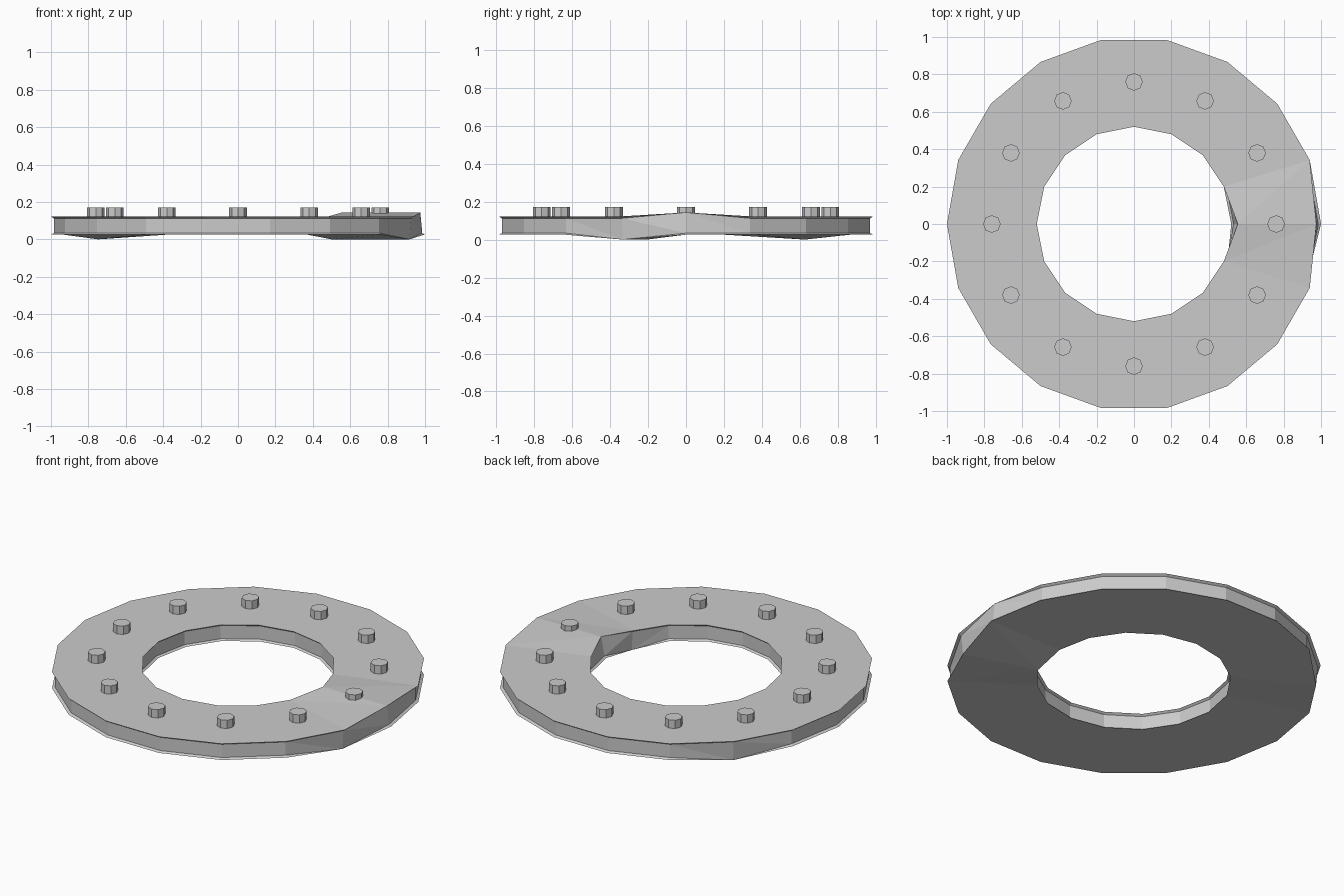
import bpy, bmesh
from math import cos, sin, pi

if "Cube" in bpy.data.objects:
    bpy.data.objects.remove(bpy.data.objects["Cube"])

TOP, BOT = 0.122, 0.026


def ring(bm, n, lip, wall, moved):
    """Lipped side wall; moved maps (vertex, half) to a displaced (radius, z)."""
    rows = []
    for r, z, half in ((lip, TOP, 1), (wall, TOP - 0.01, 1),
                       (wall, BOT + 0.008, 0), (lip, BOT, 0)):
        row = []
        for i in range(n):
            rr, zz = moved.get((i, half), (r, z))
            a = 2 * pi * i / n
            row.append(bm.verts.new((rr * cos(a), rr * sin(a), zz)))
        rows.append(row)
    for a, b in zip(rows, rows[1:]):
        for i in range(n):
            j = (i + 1) % n
            bm.faces.new((a[i], a[j], b[j]))
            bm.faces.new((a[i], b[j], b[i]))
    return rows[0], rows[-1]


def zip_loops(bm, outer, inner):
    """Fill between two loops with differing side counts."""
    no, ni = len(outer), len(inner)
    i = j = 0
    while i < no or j < ni:
        o, p = outer[i % no], inner[j % ni]
        if j >= ni or (i < no and (i + 1) / no <= (j + 1) / ni):
            bm.faces.new((o, outer[(i + 1) % no], p))
            i += 1
        else:
            bm.faces.new((o, inner[(j + 1) % ni], p))
            j += 1


def finish(bm, name):
    bmesh.ops.recalc_face_normals(bm, faces=bm.faces)
    me = bpy.data.meshes.new(name)
    bm.to_mesh(me)
    bm.free()
    ob = bpy.data.objects.new(name, me)
    bpy.context.collection.objects.link(ob)
    return ob


# Flange ring with a few bent rim corners
bm = bmesh.new()
o_top, o_bot = ring(bm, 18, 1.0, 0.985,
                    {(0, 1): (0.975, 0.143), (7, 0): (0.975, 0.0), (17, 0): (0.975, 0.0)})
i_top, i_bot = ring(bm, 16, 0.52, 0.533,
                    {(0, 1): (0.555, 0.143), (15, 0): (0.54, 0.0)})
zip_loops(bm, o_top, i_top)
zip_loops(bm, o_bot, i_bot)
bmesh.ops.remove_doubles(bm, verts=bm.verts, dist=0.0005)
finish(bm, "flange_ring")

# Twelve octagonal bolt heads
for k in range(12):
    a = 2 * pi * k / 12
    bpy.ops.mesh.primitive_cylinder_add(
        vertices=8, radius=0.047, depth=0.06,
        location=(0.76 * cos(a), 0.76 * sin(a), 0.141))
    bpy.context.object.name = f"bolt_{k + 1}"
